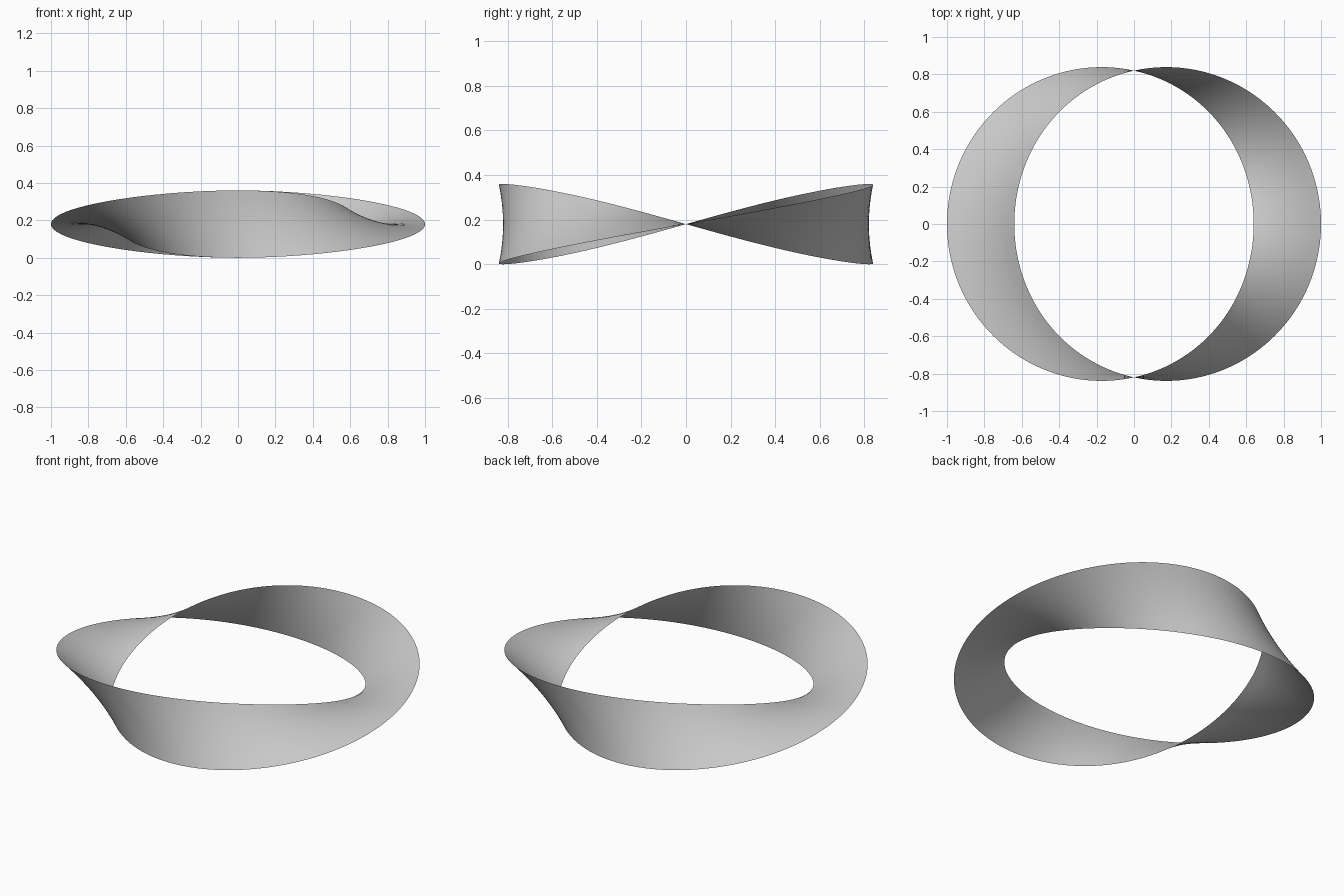
import bpy
import bmesh
from math import sin, cos, tau

cube = bpy.data.objects.get("Cube")
if cube:
    bpy.data.objects.remove(cube, do_unlink=True)

RADIUS = 0.82       # centre line of the loop
HALF_WIDTH = 0.18   # half of the strip's width
SEGMENTS = 240      # steps around the loop
STRIPS = 8          # steps across the strip

# Plain grey material
grey = bpy.data.materials.new("plain grey")
grey.use_nodes = True
colour = (0.6, 0.6, 0.6, 1)
grey.diffuse_color = colour
grey.node_tree.nodes["Principled BSDF"].inputs["Base Color"].default_value = colour


def band_point(angle, across):
    """Point on a strip that makes one full twist per turn around the loop."""
    r = RADIUS + across * cos(angle)
    return (r * cos(angle), r * sin(angle), HALF_WIDTH + across * sin(angle))


# Twisted band: straight cross-sections joined into a closed loop
bm = bmesh.new()
rows = []
for i in range(SEGMENTS):
    angle = tau * i / SEGMENTS
    rows.append([bm.verts.new(band_point(angle, HALF_WIDTH * (2 * j / STRIPS - 1)))
                 for j in range(STRIPS + 1)])
for i, row in enumerate(rows):
    following = rows[(i + 1) % SEGMENTS]
    for j in range(STRIPS):
        face = bm.faces.new((row[j], row[j + 1], following[j + 1], following[j]))
        face.smooth = True

mesh = bpy.data.meshes.new("twisted_band")
bm.to_mesh(mesh)
bm.free()
mesh.materials.append(grey)
band = bpy.data.objects.new("twisted_band", mesh)
bpy.context.collection.objects.link(band)
